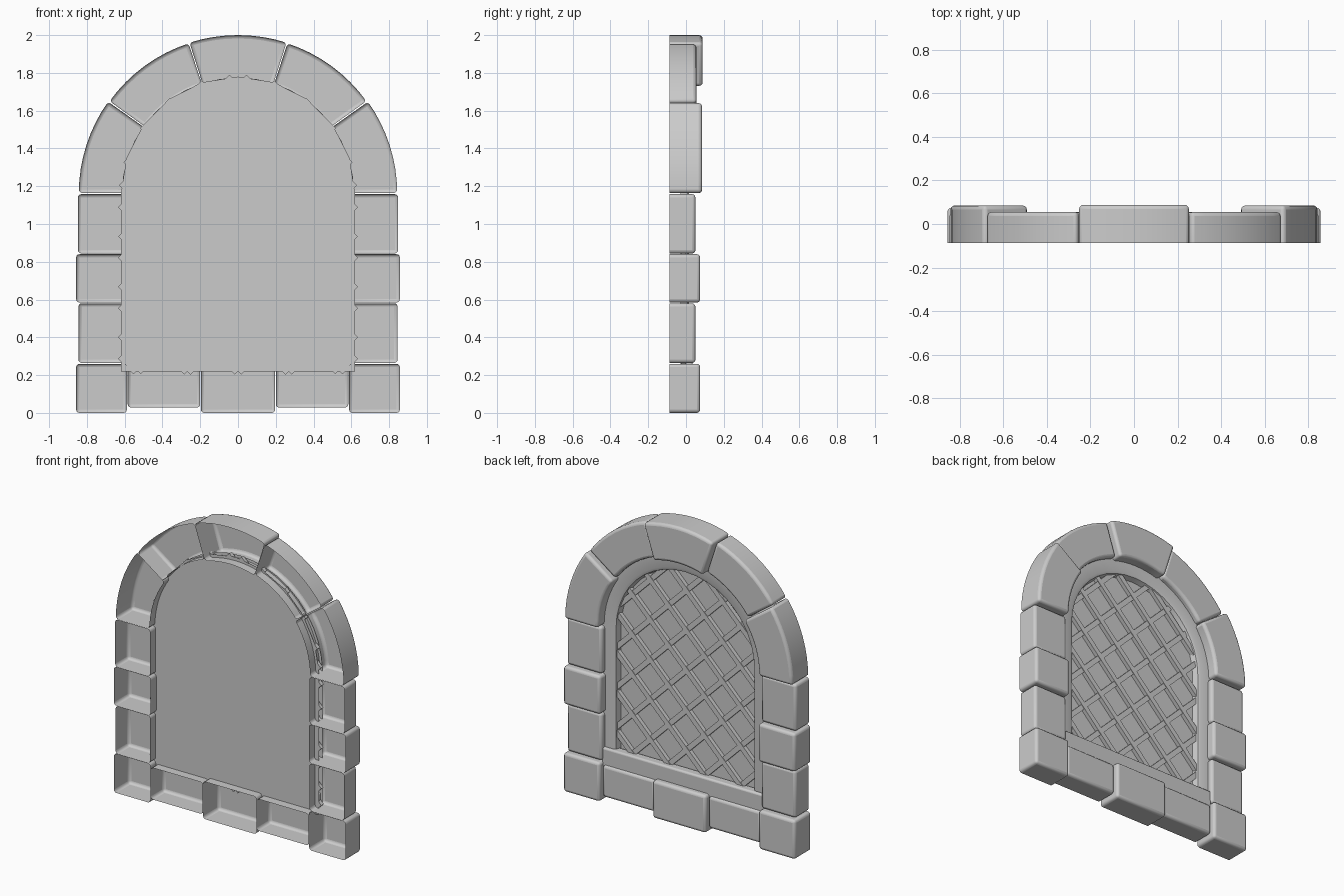
import bpy, bmesh, math
from mathutils import Matrix, Vector

if "Cube" in bpy.data.objects:
    bpy.data.objects.remove(bpy.data.objects["Cube"])

BACK = -0.087      # open rear plane of the stones
CZ = 1.16          # height of the arch centre


def make_object(name, bm, bevel=0.0, segments=3, smooth=True):
    bmesh.ops.recalc_face_normals(bm, faces=bm.faces)
    mesh = bpy.data.meshes.new(name)
    bm.to_mesh(mesh)
    bm.free()
    ob = bpy.data.objects.new(name, mesh)
    bpy.context.collection.objects.link(ob)
    if bevel:
        mod = ob.modifiers.new("rounded_edges", 'BEVEL')
        mod.width = bevel
        mod.segments = segments
        mod.limit_method = 'ANGLE'
        mod.angle_limit = math.radians(35)
    if smooth:
        bpy.ops.object.select_all(action='DESELECT')
        ob.select_set(True)
        bpy.context.view_layer.objects.active = ob
        bpy.ops.object.shade_smooth_by_angle(angle=math.radians(40))
    return ob


def stone(name, outline, front):
    """Hollow stone: walls and a face at y = front, open at the rear."""
    bm = bmesh.new()
    rear = [bm.verts.new((x, BACK, z)) for x, z in outline]
    face = [bm.verts.new((x, front, z)) for x, z in outline]
    n = len(outline)
    for i in range(n):
        j = (i + 1) % n
        bm.faces.new((rear[i], rear[j], face[j], face[i]))
    bm.faces.new(face)
    # orient from the front face, since the shell is open
    ob = make_object(name, bm, 0.018)
    return ob


def rect(x0, x1, z0, z1):
    return [(x0, z0), (x1, z0), (x1, z1), (x0, z1)]


def wedge(a0, a1, r0, r1, n=8):
    angles = [math.radians(a0 + (a1 - a0) * i / n) for i in range(n + 1)]
    outer = [(r1 * math.cos(a), CZ + r1 * math.sin(a)) for a in angles]
    inner = [(r0 * math.cos(a), CZ + r0 * math.sin(a)) for a in angles]
    return outer + inner[::-1]


def arch_outline(r, bottom, n=10):
    arc = [(r * math.cos(math.pi * i / n), CZ + r * math.sin(math.pi * i / n))
           for i in range(n + 1)]
    return [(r, bottom)] + arc + [(-r, bottom)]


# Stones of the two sides, mirrored left and right
for side, s in (("right", 1), ("left", -1)):
    parts = [
        ("corner_stone", rect(0.588, 0.857, 0.0, 0.26), 0.075),
        ("base_stone", rect(0.2, 0.584, 0.028, 0.24), 0.05),
        ("lower_side_stone", rect(0.59, 0.845, 0.264, 0.58), 0.05),
        ("middle_side_stone", rect(0.585, 0.857, 0.584, 0.84), 0.075),
        ("upper_side_stone", rect(0.59, 0.848, 0.844, 1.158), 0.05),
        ("lower_arch_stone", wedge(0.3, 35.3, 0.595, 0.843), 0.085),
        ("upper_arch_stone", wedge(35.8, 71.8, 0.605, 0.838), 0.055),
    ]
    for name, outline, front in parts:
        stone(f"{name}_{side}", [(s * x, z) for x, z in outline], front)

# Centre stones
stone("base_centre_stone", rect(-0.197, 0.197, 0.0, 0.25), 0.075)
stone("keystone", wedge(72.2, 107.8, 0.595, 0.84), 0.088)

# Inner frame: loops of (half width, y) from the stones to the pane
bm = bmesh.new()
loops = []
for r, y in ((0.615, 0.015), (0.53, 0.015), (0.512, 0.008), (0.5, -0.028)):
    loops.append([bm.verts.new((x, y, z)) for x, z in arch_outline(r, 0.23, 20)])
for a, b in zip(loops, loops[1:]):
    for i in range(len(a) - 1):
        bm.faces.new((a[i], a[i + 1], b[i + 1], b[i]))
make_object("inner_frame", bm)

# Sill
bm = bmesh.new()
bmesh.ops.create_cube(bm, size=1, matrix=Matrix.Translation((0, 0.004, 0.285))
                      @ Matrix.Diagonal((1.2, 0.062, 0.13, 1)))
make_object("sill", bm, 0.012)

# Pane
bm = bmesh.new()
bm.faces.new([bm.verts.new((x, -0.028, z)) for x, z in arch_outline(0.62, 0.22)])
make_object("pane", bm, smooth=False)


# Diagonal lattice, each bar trimmed to the pane outline
def inside(x, z):
    return abs(x) < 0.62 and z > 0.22 and (z < CZ or math.hypot(x, z - CZ) < 0.615)


bm = bmesh.new()
for s, front in ((1, 0.0), (-1, -0.004)):
    for k in range(-8, 9):
        x0 = k * 0.267
        pts = [(x, 0.21 + s * (x - x0)) for x in (i * 0.004 for i in range(-155, 156))]
        pts = [p for p in pts if inside(*p)]
        if len(pts) < 15:
            continue
        a, b = Vector(pts[0]), Vector(pts[-1])
        mid = (a + b) / 2
        depth = front + 0.027
        bmesh.ops.create_cube(
            bm, size=1,
            matrix=Matrix.Translation((mid.x, front - depth / 2, mid.y))
            @ Matrix.Rotation(-s * math.pi / 4, 4, 'Y')
            @ Matrix.Diagonal(((b - a).length + 0.02, depth, 0.034, 1)))
make_object("lattice", bm, smooth=False)
